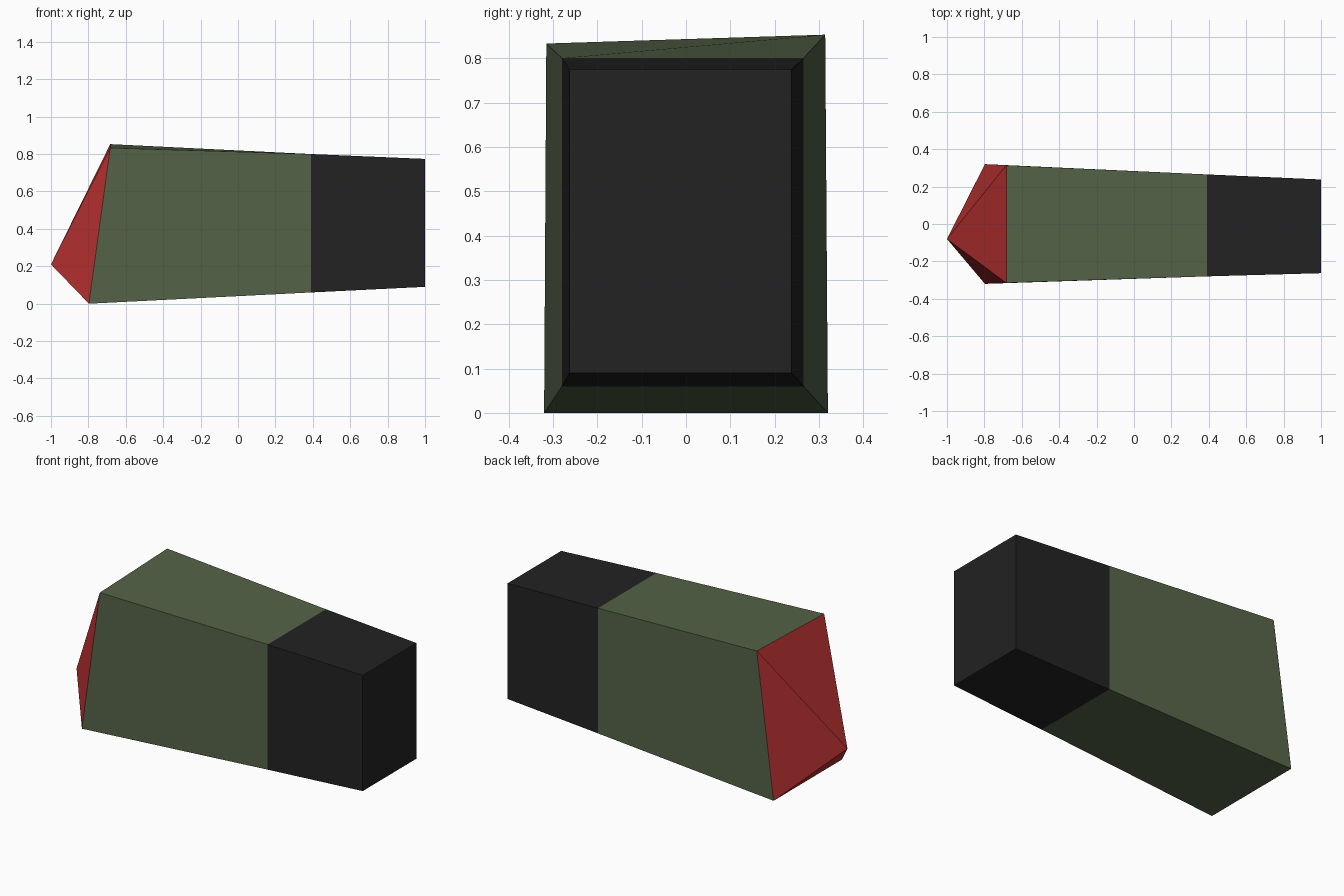
import bpy

if "Cube" in bpy.data.objects:
    bpy.data.objects.remove(bpy.data.objects["Cube"])


def material(name, rgb):
    m = bpy.data.materials.new(name)
    m.diffuse_color = (*rgb, 1)
    m.use_nodes = True
    m.node_tree.nodes["Principled BSDF"].inputs["Base Color"].default_value = m.diffuse_color
    return m


green = material("olive green", (0.091, 0.125, 0.065))
black = material("dark charcoal", (0.016, 0.016, 0.016))
red = material("red", (0.50, 0.032, 0.032))


def section(x, y0, y1, z0, z1):
    """Upright rectangular section, counter-clockwise seen from +x."""
    return [(x, y0, z0), (x, y1, z0), (x, y1, z1), (x, y0, z1)]


def shell(name, left, right, mat, cap=False):
    """Join two sections (or a tip point and a section) with flat sides."""
    n, k = len(left), len(right)
    faces = []
    for i in range(k):
        j = (i + 1) % k
        if n == 1:
            faces.append((0, n + j, n + i))
        else:
            faces.append((i, j, n + j, n + i))
    if cap:
        faces.append(tuple(range(n, n + k)))
    mesh = bpy.data.meshes.new(name)
    mesh.from_pydata(left + right, [], faces)
    mesh.materials.append(mat)
    ob = bpy.data.objects.new(name, mesh)
    bpy.context.collection.objects.link(ob)
    return ob


# Slanted, slightly uneven wide end of the body
wide_end = [(-0.797, -0.32, 0.0), (-0.797, 0.32, 0.0),
            (-0.683, 0.314, 0.853), (-0.683, -0.315, 0.833)]
joint = section(0.39, -0.28, 0.265, 0.06, 0.80)
narrow_end = section(1.0, -0.263, 0.238, 0.09, 0.774)

shell("pointed_tip", [(-1.0, -0.08, 0.21)], wide_end, red)
shell("tapered_body", wide_end, joint, green)
shell("end_block", joint, narrow_end, black, cap=True)
